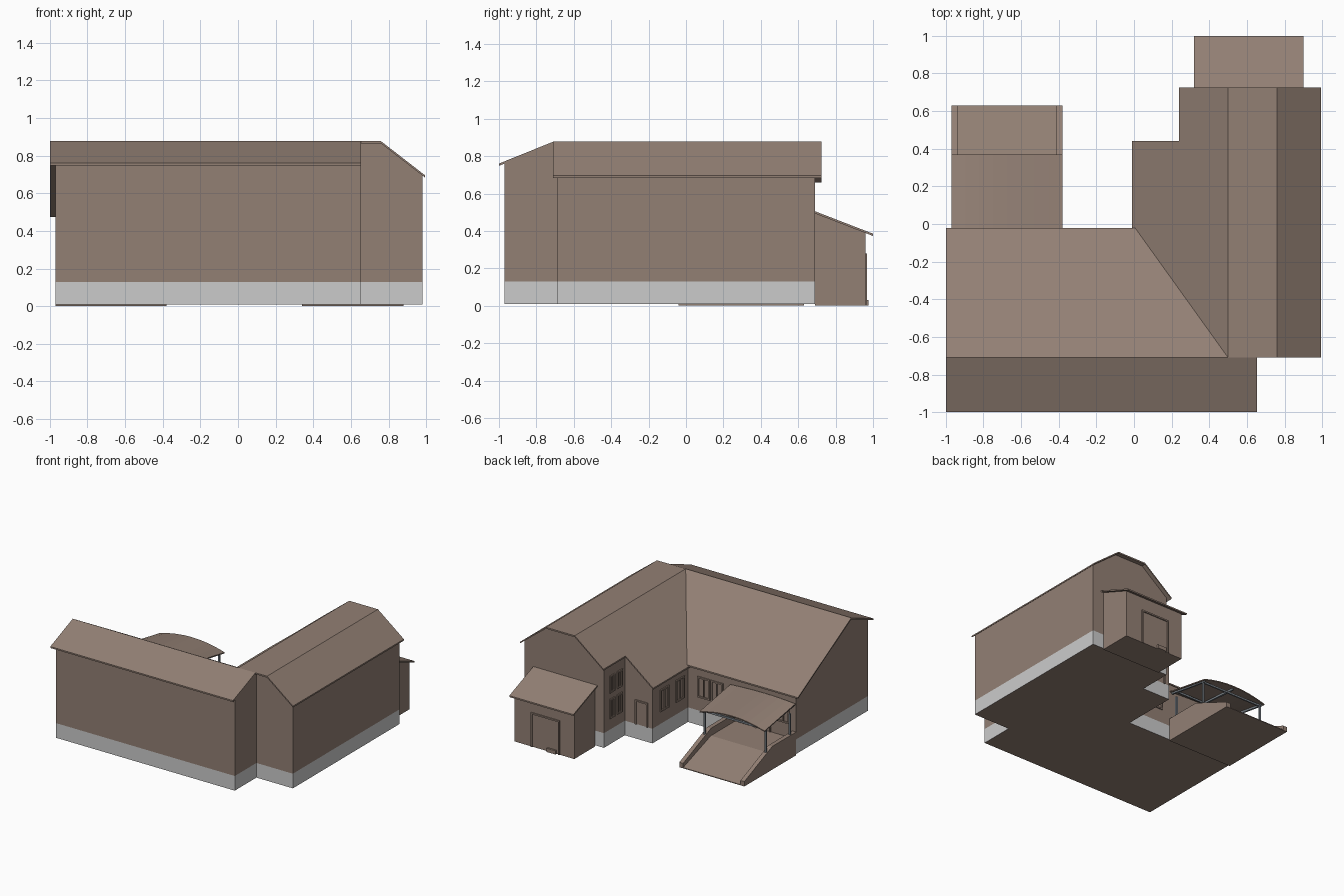
import bpy, bmesh
from mathutils import Vector

if "Cube" in bpy.data.objects:
    bpy.data.objects.remove(bpy.data.objects["Cube"])


def material(name, rgb):
    m = bpy.data.materials.new(name)
    m.diffuse_color = (*rgb, 1)
    m.use_nodes = True
    m.node_tree.nodes["Principled BSDF"].inputs["Base Color"].default_value = m.diffuse_color
    return m


BROWN = material("warm_brown", (0.29, 0.215, 0.175))
GREY = material("foundation_grey", (0.60, 0.60, 0.60))
STEEL = material("steel_grey", (0.22, 0.25, 0.28))


def finish(name, bm, *mats):
    bmesh.ops.recalc_face_normals(bm, faces=bm.faces)
    me = bpy.data.meshes.new(name)
    bm.to_mesh(me)
    bm.free()
    for m in mats:
        me.materials.append(m)
    ob = bpy.data.objects.new(name, me)
    bpy.context.collection.objects.link(ob)
    return ob


def prism(name, pts, axis, a, b, mat=BROWN):
    """Extrude a 2D outline along an axis: x -> (y,z), y -> (x,z), z -> (x,y)."""
    place = {"x": lambda p, t: (t, p[0], p[1]),
             "y": lambda p, t: (p[0], t, p[1]),
             "z": lambda p, t: (p[0], p[1], t)}[axis]
    bm = bmesh.new()
    f = bm.faces.new([bm.verts.new(place(p, a)) for p in pts])
    ext = bmesh.ops.extrude_face_region(bm, geom=[f])
    move = Vector(place((0, 0), b - a))
    for v in ext["geom"]:
        if isinstance(v, bmesh.types.BMVert):
            v.co += move
    return finish(name, bm, mat)


def box(name, x0, x1, y0, y1, z0, z1, mat=BROWN):
    return prism(name, [(x0, y0), (x1, y0), (x1, y1), (x0, y1)], "z", z0, z1, mat)


T = 0.012  # roof thickness


def height(line, u):
    for (u0, z0), (u1, z1) in zip(line, line[1:]):
        if u0 <= u <= u1:
            return z0 + (z1 - z0) * (u - u0) / (u1 - u0)


def cut(line, a, b):
    """Part of a roof line between a and b."""
    return [(a, height(line, a))] + [p for p in line if a < p[0] < b] + [(b, height(line, b))]


def roof(name, line, axis, a, b):
    under = [(u, z - T) for u, z in reversed(line)]
    prism(name, line + under, axis, a, b)


def wall(name, line, lo, hi, axis, a, b, base=0.13):
    top = [(u, z - T) for u, z in cut(line, lo, hi)]
    prism(name, [(hi, base), (lo, base)] + top, axis, a, b)


# Roof lines of the two wings and the shed
FRONT = [(-1.0, 0.76), (-0.71, 0.877), (-0.02, 0.487)]
SIDE = [(-0.01, 0.475), (0.50, 0.877), (0.76, 0.877), (0.995, 0.695)]
SHED = [(0.69, 0.505), (1.0, 0.385)]

# Foundation, with a brown underside
plan = [(-.97, -.97), (.65, -.97), (.65, -.69), (.98, -.69), (.98, .69),
        (.26, .69), (.26, .42), (.01, .42), (.01, -.04), (-.97, -.04)]
base = prism("foundation", plan, "z", 0.01, 0.13, GREY)
base.data.materials.append(BROWN)
for p in base.data.polygons:
    if p.normal.z < -0.5:
        p.material_index = 1

# Front wing
wall("front_wing_walls", FRONT, -.97, -.04, "x", -.97, .65)
roof("front_wing_roof", FRONT, "x", -1.0, .655)

# Side wing: long part and the shorter stepped part
wall("side_wing_walls", SIDE, .26, .98, "y", -.69, .69)
wall("side_wing_step_walls", SIDE, .01, .26, "y", -.69, .42)
roof("side_wing_roof", cut(SIDE, .24, .995), "y", -.71, .725)
roof("side_wing_step_roof", cut(SIDE, -.01, .24), "y", -.70, .44)

# Shed at the back
wall("shed_walls", SHED, .69, .96, "x", .34, .88, base=0.0)
roof("shed_roof", SHED, "x", .32, .90)


def framed(name, axis, plane, sign, a0, a1, z0, z1, bars=0):
    """Raised frame round an opening on a wall facing +-axis."""
    w, d = 0.012, 0.009

    def bar(part, p0, p1, q0, q1):
        n = sorted((plane - sign * 0.002, plane + sign * d))
        if axis == "x":
            box(name + part, n[0], n[1], p0, p1, q0, q1)
        else:
            box(name + part, p0, p1, n[0], n[1], q0, q1)
    bar("_jamb_a", a0, a0 + w, z0, z1)
    bar("_jamb_b", a1 - w, a1, z0, z1)
    bar("_head", a0, a1, z1 - w, z1)
    if bars:
        bar("_sill", a0, a1, z0, z0 + w)
        mid = (a0 + a1) / 2
        bar("_mullion", mid - w / 4, mid + w / 4, z0, z1)


# Windows on the courtyard walls
for z0, z1 in ((.22, .38), (.43, .57)):
    for y0 in (.455, .555):
        framed("step_window", "x", .26, -1, y0, y0 + .065, z0, z1, 1)
for y0 in (.01, .21):
    framed("courtyard_window", "x", .01, -1, y0, y0 + .11, .23, .41, 1)
for x0 in (-.19, -.31, -.91):
    framed("front_wing_window", "y", -.04, 1, x0, x0 + .11, .24, .41, 1)

# Doors
framed("courtyard_door", "y", .42, 1, .05, .165, .13, .33)
framed("ramp_door", "y", -.04, 1, -.74, -.60, .13, .38)
framed("shed_door", "y", .96, 1, .47, .73, .0, .28)
box("shed_door_step", .50, .58, .955, .975, 0, .03)

# Ramp with landing and low side walls
prism("ramp", [(-.04, 0), (.63, 0), (.63, .006), (.27, .13), (-.04, .13)], "x", -.97, -.38)
for x0 in (-.97, -.415):
    prism("ramp_side_wall", [(-.04, 0), (.63, 0), (.63, .04), (.27, .19), (-.04, .19)],
          "x", x0, x0 + .035)

# Canopy: gently arched sheet sloping away from the wall
N = 8
bm = bmesh.new()
rows = []
for y, z, rise in ((-.03, .425, .012), (.37, .355, .045)):
    for dz in (0, -.008):
        rows.append([])
        for i in range(N + 1):
            s = 2 * i / N - 1
            rows[-1].append(bm.verts.new((-.675 + .295 * s, y, z + dz + rise * (1 - s * s))))
bt, bb, ft, fb = rows
for p, q in ((bt, ft), (bb, fb), (bt, bb), (ft, fb)):
    for i in range(N):
        bm.faces.new((p[i], p[i + 1], q[i + 1], q[i]))
for i in (0, N):
    bm.faces.new((bt[i], ft[i], fb[i], bb[i]))
finish("canopy_roof", bm, BROWN)

# Canopy posts and beams
for x in (-.955, -.40):
    for y in (.02, .33):
        box("canopy_post", x - .007, x + .007, y - .007, y + .007, .12, .36, STEEL)
    prism("canopy_side_beam", [(-.03, .405), (.35, .343), (.35, .358), (-.03, .42)],
          "x", x - .007, x + .007, STEEL)
for y, z in ((.02, .40), (.33, .345)):
    box("canopy_cross_beam", -.955, -.40, y - .006, y + .006, z, z + .014, STEEL)
prism("canopy_middle_beam", [(-.03, .405), (.35, .375), (.35, .39), (-.03, .42)],
      "x", -.682, -.668, STEEL)
